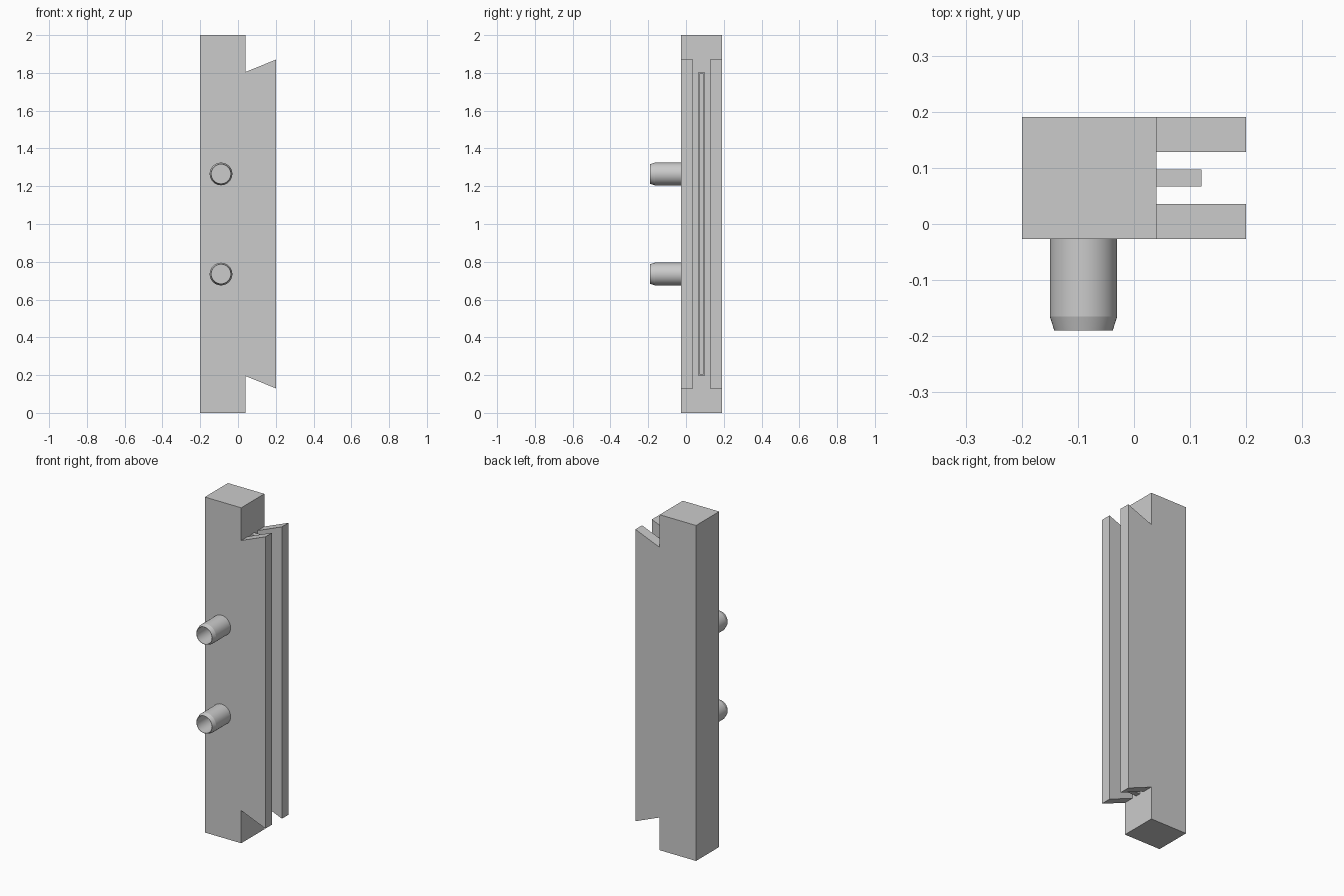
import bpy
import bmesh
import math

old = bpy.data.objects.get("Cube")
if old:
    bpy.data.objects.remove(old, do_unlink=True)

grey = bpy.data.materials.new("plain grey")
grey.use_nodes = True
COLOUR = (0.6, 0.6, 0.6, 1)
grey.diffuse_color = COLOUR
grey.node_tree.nodes["Principled BSDF"].inputs["Base Color"].default_value = COLOUR

FRONT, BACK = -0.027, 0.191
STEP = 0.04  # where the bar ends and the flanges begin


def finish(name, bm):
    bmesh.ops.recalc_face_normals(bm, faces=bm.faces[:])
    mesh = bpy.data.meshes.new(name)
    bm.to_mesh(mesh)
    bm.free()
    mesh.materials.append(grey)
    obj = bpy.data.objects.new(name, mesh)
    bpy.context.collection.objects.link(obj)
    return obj


def prism(outline, y0, y1):
    """Extrude an x-z outline from y0 to y1."""
    bm = bmesh.new()
    face = bm.faces.new([bm.verts.new((x, y0, z)) for x, z in outline])
    new = bmesh.ops.extrude_face_region(bm, geom=[face])["geom"]
    verts = [v for v in new if isinstance(v, bmesh.types.BMVert)]
    bmesh.ops.translate(bm, verts=verts, vec=(0, y1 - y0, 0))
    bmesh.ops.recalc_face_normals(bm, faces=bm.faces[:])
    return bm


def rect(x0, x1, z0, z1):
    return [(x0, z0), (x1, z0), (x1, z1), (x0, z1)]


# Main bar
finish("main_bar", prism(rect(-0.2, STEP, 0, 2), FRONT, BACK))

# Two flanges with slanted ends
flange = [(STEP, 0.195), (0.2, 0.13), (0.2, 1.87), (STEP, 1.805)]
finish("front_flange", prism(flange, FRONT, 0.036))
finish("back_flange", prism(flange, 0.128, BACK))

# Middle rib with a narrow recess along its outer face
bm = prism(rect(STEP, 0.12, 0.195, 1.805), 0.067, 0.097)
outer = max(bm.faces, key=lambda f: f.calc_center_median().x)
bmesh.ops.inset_individual(bm, faces=[outer], thickness=0.01)
new = bmesh.ops.extrude_face_region(bm, geom=[outer])["geom"]
bmesh.ops.translate(bm, verts=[v for v in new if isinstance(v, bmesh.types.BMVert)],
                    vec=(-0.07, 0, 0))
if outer.is_valid:
    bmesh.ops.delete(bm, geom=[outer], context="FACES_ONLY")
finish("middle_rib", bm)

# Hollow pins: a radius-depth profile turned about the y axis
PIN_PROFILE = [(0.06, FRONT), (0.06, -0.165), (0.052, -0.19),
               (0.05, -0.19), (0.05, FRONT - 0.001), (0, FRONT - 0.001)]


def pin(name, z):
    bm = bmesh.new()
    verts = [bm.verts.new((r, y, 0)) for r, y in PIN_PROFILE]
    edges = [bm.edges.new(pair) for pair in zip(verts, verts[1:])]
    bmesh.ops.spin(bm, geom=verts + edges, cent=(0, 0, 0), axis=(0, 1, 0),
                   angle=2 * math.pi, steps=48)
    bmesh.ops.remove_doubles(bm, verts=bm.verts[:], dist=0.0001)
    obj = finish(name, bm)
    obj.location = (-0.09, 0, z)
    bpy.ops.object.select_all(action="DESELECT")
    obj.select_set(True)
    bpy.context.view_layer.objects.active = obj
    bpy.ops.object.shade_smooth_by_angle(angle=math.radians(15))


pin("lower_pin", 0.735)
pin("upper_pin", 1.265)
